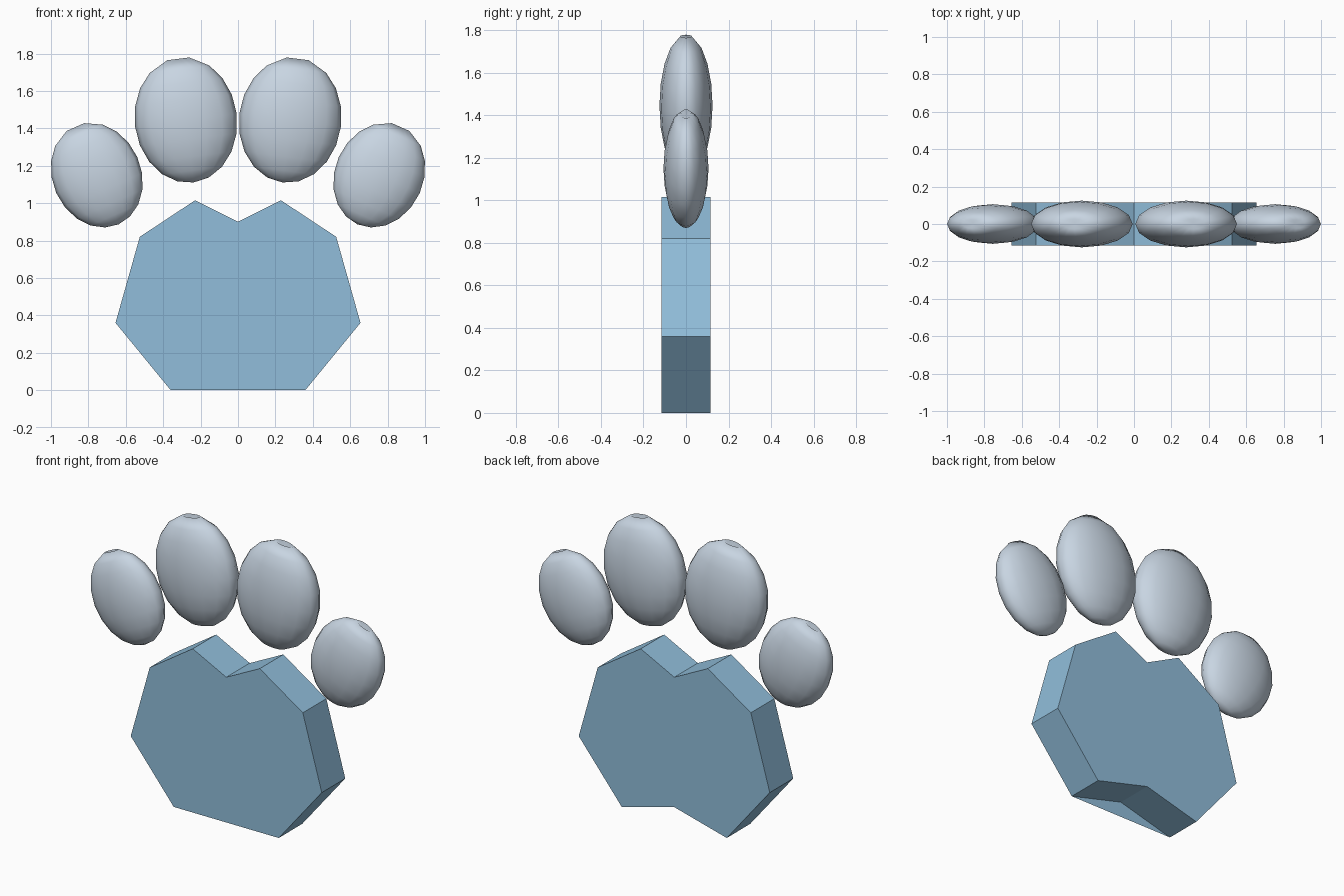
import bpy, bmesh
from math import radians, sin, cos, pi
from mathutils import Matrix, Vector

cube = bpy.data.objects.get("Cube")
if cube:
    bpy.data.objects.remove(cube, do_unlink=True)


def make_material(name, rgb):
    mat = bpy.data.materials.new(name)
    mat.use_nodes = True
    mat.diffuse_color = (*rgb, 1)
    mat.node_tree.nodes["Principled BSDF"].inputs["Base Color"].default_value = (*rgb, 1)
    return mat


def finish(bm, name, mat, smooth):
    for face in bm.faces:
        face.smooth = smooth
    mesh = bpy.data.meshes.new(name)
    bm.to_mesh(mesh)
    bm.free()
    mesh.materials.append(mat)
    obj = bpy.data.objects.new(name, mesh)
    bpy.context.collection.objects.link(obj)
    return obj


pad_blue = make_material("sky blue", (0.283, 0.515, 0.708))
toe_grey = make_material("pale blue grey", (0.578, 0.665, 0.761))


# Main pad: mirrored outline, notched above and below, extruded in depth
def build_pad(depth=0.115):
    right_half = [(0.36, 0), (0.655, 0.36), (0.525, 0.82), (0.23, 1.015)]
    left_half = [(-x, z) for x, z in reversed(right_half)]
    outline = [(0, 0.095)] + right_half + [(0, 0.9)] + left_half
    bm = bmesh.new()
    front = [bm.verts.new((x, -depth, z)) for x, z in outline]
    back = [bm.verts.new((x, depth, z)) for x, z in outline]
    # The front face spans the bottom notch; the back face follows it
    bm.faces.new(front[1:])
    bm.faces.new(back[::-1])
    for i in range(len(outline)):
        j = (i + 1) % len(outline)
        bm.faces.new((front[i], back[i], back[j], front[j]))
    return finish(bm, "main_pad", pad_blue, False)


# Toe: tilted flattened ellipsoid with a small dimple at its upper pole
def build_toe(name, centre, radii, tilt):
    bm = bmesh.new()
    bmesh.ops.create_uvsphere(bm, u_segments=16, v_segments=10, radius=1)
    rim = radians(12.5)
    for v in bm.verts:
        if v.co.z > 0.999:
            v.co.z = 0.9
        elif v.co.z > cos(pi / 10) - 0.01:
            flat = Vector((v.co.x, v.co.y, 0)).normalized() * sin(rim)
            v.co = (flat.x, flat.y, cos(rim))
    place = (Matrix.Translation(centre) @ Matrix.Rotation(radians(tilt), 4, "Y")
             @ Matrix.Diagonal((*radii, 1)))
    bmesh.ops.transform(bm, matrix=place, verts=bm.verts)
    return finish(bm, name, toe_grey, True)


build_pad()
for side, s in (("left", 1), ("right", -1)):
    build_toe(side + "_inner_toe", (s * 0.279, 0, 1.445), (0.274, 0.125, 0.337), s * 7)
    build_toe(side + "_outer_toe", (s * 0.755, 0, 1.15), (0.237, 0.106, 0.288), s * 24)
